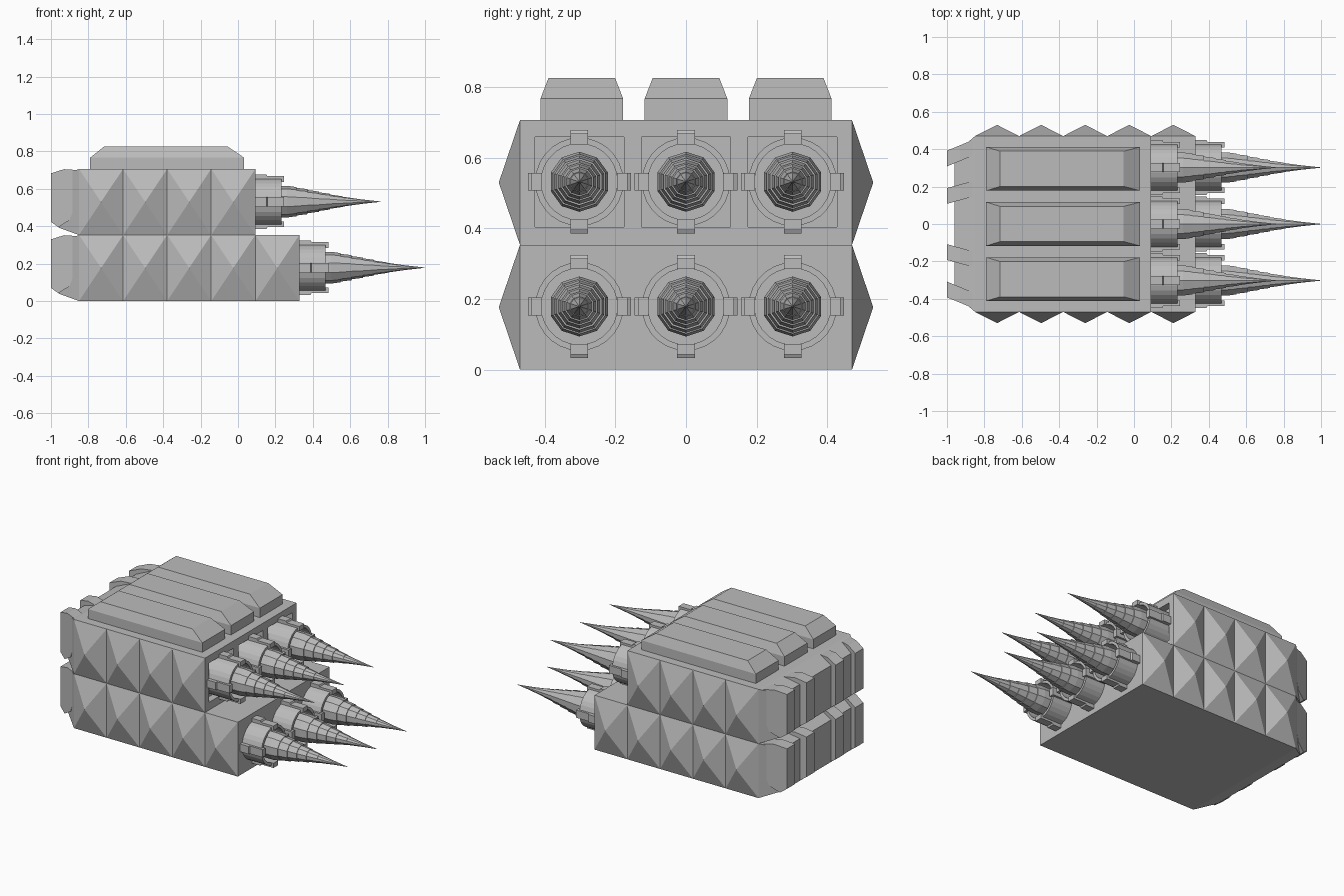
import bpy, bmesh, math
from mathutils import Matrix

if "Cube" in bpy.data.objects:
    bpy.data.objects.remove(bpy.data.objects["Cube"])

grey = bpy.data.materials.new("launcher_grey")
grey.diffuse_color = (0.5, 0.5, 0.5, 1)
grey.use_nodes = True
grey.node_tree.nodes["Principled BSDF"].inputs["Base Color"].default_value = grey.diffuse_color


def make(name, verts, faces, mat=grey):
    """Mesh object from points and faces, normals outward."""
    me = bpy.data.meshes.new(name)
    bm = bmesh.new()
    vs = [bm.verts.new(v) for v in verts]
    for f in faces:
        bm.faces.new([vs[i] for i in f])
    bmesh.ops.remove_doubles(bm, verts=bm.verts[:], dist=1e-5)
    bmesh.ops.recalc_face_normals(bm, faces=bm.faces[:])
    bm.to_mesh(me)
    bm.free()
    me.materials.append(mat)
    ob = bpy.data.objects.new(name, me)
    bpy.context.collection.objects.link(ob)
    return ob


def loft(name, rings, closed=False):
    """Skin equal rings of points; cap the ends, or join last to first."""
    n, m = len(rings[0]), len(rings)
    faces = []
    for r in range(m if closed else m - 1):
        a, b = r * n, ((r + 1) % m) * n
        faces += [(a + i, a + (i + 1) % n, b + (i + 1) % n, b + i) for i in range(n)]
    if not closed:
        faces += [tuple(range(n)), tuple(range((m - 1) * n, m * n))]
    return make(name, [p for ring in rings for p in ring], faces)


def rect_x(x, y0, y1, z0, z1):
    return [(x, y0, z0), (x, y1, z0), (x, y1, z1), (x, y0, z1)]


def rect_z(z, x0, x1, y0, y1):
    return [(x0, y0, z), (x1, y0, z), (x1, y1, z), (x0, y1, z)]


def circle(x, r, cy, cz, n):
    return [(x, cy + r * math.sin(2 * math.pi * i / n),
             cz + r * math.cos(2 * math.pi * i / n)) for i in range(n)]


H, W, BACK, STEP = 0.353, 0.47, -0.85, 0.2356
COLS = (-0.302, 0, 0.302)


def missile(tier, x, y, z):
    # open launch tube
    loft(tier + "_launch_tube", [circle(a, r, y, z, 28) for a, r in
         ((x - 0.05, 0.125), (x + 0.14, 0.125), (x + 0.14, 0.108), (x - 0.05, 0.108))], True)
    # four stepped clamps around the tube
    prof = [(x - 0.02, 0.106), (x - 0.02, 0.146), (x + 0.06, 0.146),
            (x + 0.065, 0.136), (x + 0.155, 0.136), (x + 0.155, 0.106)]
    for k in range(4):
        rot = Matrix.Rotation(k * math.pi / 2, 3, 'X')
        rings = []
        for w in (-0.025, 0.025):
            pts = [rot @ Matrix(((a, 0, 0), (w, 0, 0), (r, 0, 0))).col[0] for a, r in prof]
            rings.append([(p.x, p.y + y, p.z + z) for p in pts])
        loft(tier + "_tube_clamp", rings)
    # drill-like spike with overlapping steps
    steps = [(-0.04, 0.085), (0.17, 0.085), (0.22, 0.078), (0.22, 0.074), (0.28, 0.067),
             (0.28, 0.062), (0.34, 0.054), (0.34, 0.050), (0.40, 0.042), (0.40, 0.038),
             (0.47, 0.028), (0.47, 0.026), (0.57, 0.012), (0.67, 0.001)]
    loft(tier + "_spike", [circle(x + a, r, y, z, 10) for a, r in steps])


for tier, z0, front, count in (("lower", 0, 0.328, 5), ("upper", H, 0.092, 4)):
    z1, zc = z0 + H, z0 + H / 2
    # main block with tapered rear
    body = loft(tier + "_body", [rect_x(-0.96, -0.375, 0.375, z0 + 0.04, z1 - 0.04),
                                 rect_x(BACK, -W, W, z0, z1), rect_x(front, -W, W, z0, z1)])
    # pyramid studs along both sides
    for s in (-1, 1):
        for i in range(count):
            a = BACK + i * STEP
            b = a + STEP
            y = s * W
            make(tier + "_side_stud",
                 [(a, y, z0), (b, y, z0), (b, y, z1), (a, y, z1), ((a + b) / 2, s * 0.53, zc)],
                 [(0, 1, 4), (1, 2, 4), (2, 3, 4), (3, 0, 4)])
        # rear ribs, fanning outward toward the front
        prof = [(-0.855, 0.347), (-0.93, 0.352), (-1.0, 0.33), (-1.0, 0.07),
                (-0.96, 0.042), (-0.90, 0.08), (-0.855, 0.2)]
        for base, spread in ((0.15, 0.04), (0.35, 0.06)):
            loft(tier + "_rear_rib", [[(px, s * (base + spread * (px + 1) / 0.145) + w, z0 + pz)
                                       for px, pz in prof] for w in (-0.042, 0.042)])
    for y in COLS:
        missile(tier, front, y, zc + 0.002)
        # square recesses behind the upper tubes
        if tier == "upper":
            cut = loft("recess_cutter", [rect_x(a, y - 0.126, y + 0.126, zc - 0.126, zc + 0.129)
                                         for a in (front - 0.045, front + 0.05)])
            cut.hide_render = True
            cut.hide_viewport = True
            m = body.modifiers.new("recess", 'BOOLEAN')
            m.operation = 'DIFFERENCE'
            m.solver = 'EXACT'
            m.object = cut

# three bevelled slabs on the roof
for y in (-0.295, 0, 0.295):
    loft("roof_slab", [rect_z(2 * H - 0.01, -0.79, 0.032, y - 0.117, y + 0.117),
                       rect_z(0.767, -0.79, 0.032, y - 0.117, y + 0.117),
                       rect_z(0.826, -0.716, -0.055, y - 0.094, y + 0.094)])
